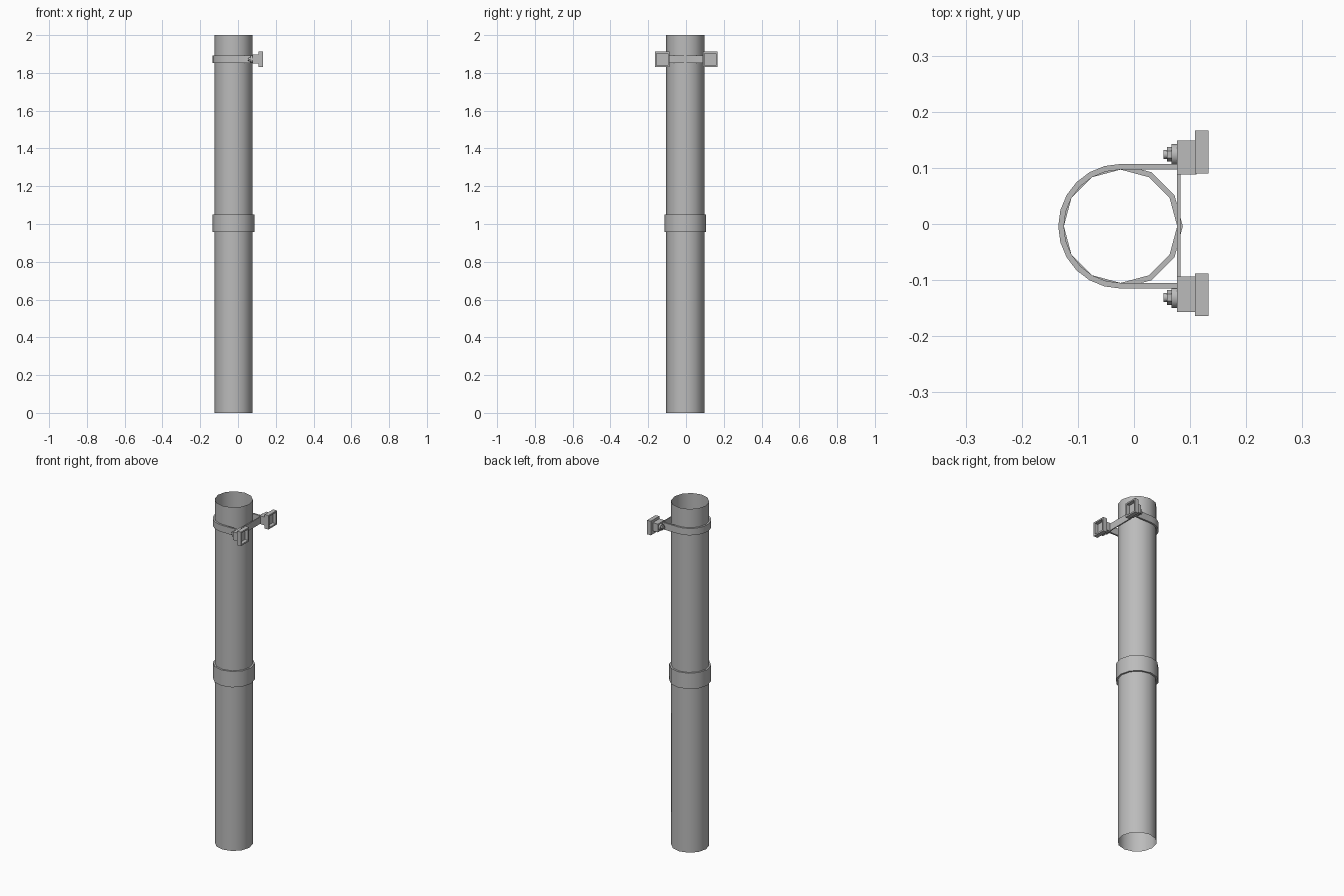
import bpy, bmesh, math
from mathutils import Matrix

cube = bpy.data.objects.get("Cube")
if cube:
    bpy.data.objects.remove(cube, do_unlink=True)

CX, CY, CLAMP_Z = -0.024, -0.004, 1.872

metal = bpy.data.materials.new("grey_metal")
metal.use_nodes = True
GREY = (0.5, 0.5, 0.5, 1)
metal.diffuse_color = GREY
metal.node_tree.nodes["Principled BSDF"].inputs["Base Color"].default_value = GREY


def finish(name, bm, smooth=False):
    bmesh.ops.recalc_face_normals(bm, faces=bm.faces)
    mesh = bpy.data.meshes.new(name)
    bm.to_mesh(mesh)
    bm.free()
    mesh.materials.append(metal)
    obj = bpy.data.objects.new(name, mesh)
    bpy.context.collection.objects.link(obj)
    if smooth:
        bpy.ops.object.select_all(action='DESELECT')
        obj.select_set(True)
        bpy.context.view_layer.objects.active = obj
        bpy.ops.object.shade_smooth_by_angle(angle=math.radians(40))
    return obj


def lathe(name, profile, sides, closed):
    """Sweep (radius, z) points around the pipe axis."""
    bm = bmesh.new()
    rings = []
    for r, z in profile:
        rings.append([bm.verts.new((CX + r * math.cos(math.tau * i / sides),
                                    CY + r * math.sin(math.tau * i / sides), z))
                      for i in range(sides)])
    pairs = list(zip(rings, rings[1:]))
    if closed:
        pairs.append((rings[-1], rings[0]))
    for a, b in pairs:
        for i in range(sides):
            j = (i + 1) % sides
            bm.faces.new((a[i], a[j], b[j], b[i]))
    return finish(name, bm, True)


def box(name, x, y, z, recess=0):
    bm = bmesh.new()
    bmesh.ops.create_cube(bm, size=1)
    for v in bm.verts:
        v.co = [lo + (c + 0.5) * (hi - lo) for c, (lo, hi) in zip(v.co, (x, y, z))]
    if recess:
        # Open tray facing +x
        bm.normal_update()
        face = max(bm.faces, key=lambda f: f.normal.x)
        bmesh.ops.inset_individual(bm, faces=[face], thickness=0.012)
        floor = bmesh.ops.extrude_discrete_faces(bm, faces=[face])["faces"][0]
        bmesh.ops.translate(bm, verts=floor.verts, vec=(-recess, 0, 0))
    return finish(name, bm)


def x_cylinder(name, x0, x1, y, radius, sides):
    bm = bmesh.new()
    place = Matrix.Translation(((x0 + x1) / 2, y, CLAMP_Z)) @ Matrix.Rotation(math.pi / 2, 4, 'Y')
    bmesh.ops.create_cone(bm, cap_ends=True, segments=sides, radius1=radius,
                          radius2=radius, depth=x1 - x0, matrix=place)
    return finish(name, bm, sides > 6)


# Pipe and middle joint collar
lathe("pipe", [(0.101, 0), (0.101, 2)], 12, False)
lathe("joint_collar", [(0.101, 0.957), (0.111, 0.957), (0.111, 1.049), (0.101, 1.049)], 12, True)

# U-shaped clamp strap: half ring at the back with two straight arms
bm = bmesh.new()
outline = []
for r in (0.111, 0.101):
    path = [(0.077, CY + r)]
    path += [(CX + r * math.cos(a), CY + r * math.sin(a))
             for a in (math.pi * (0.5 + i / 12) for i in range(13))]
    path.append((0.077, CY - r))
    outline.append(path)
levels = [[[bm.verts.new((x, y, CLAMP_Z + dz)) for x, y in path] for path in outline]
          for dz in (-0.02, 0.02)]
(lo_out, lo_in), (hi_out, hi_in) = levels
loops = [lo_out, hi_out, hi_in, lo_in]
for a, b in zip(loops, loops[1:] + loops[:1]):
    for i in range(len(a) - 1):
        bm.faces.new((a[i], a[i + 1], b[i + 1], b[i]))
for end in (0, -1):
    bm.faces.new([loop[end] for loop in loops])
finish("clamp_strap", bm, True)

# Cross strap closing the clamp
strap_z = (CLAMP_Z - 0.02, CLAMP_Z + 0.02)
box("cross_strap", (0.077, 0.083), (-0.1, 0.1), strap_z)

# Brackets at both ends: (name, bolt y, body y range, tray y range)
for side, bolt_y, body_y, tray_y in (("left", 0.124, (0.088, 0.149), (0.09, 0.167)),
                                     ("right", -0.131, (-0.157, -0.094), (-0.164, -0.088))):
    box(side + "_bracket_body", (0.077, 0.111), body_y, (CLAMP_Z - 0.023, CLAMP_Z + 0.025))
    box(side + "_bracket_tray", (0.109, 0.133), tray_y, (1.83, 1.912), recess=0.02)
    x_cylinder(side + "_washer", 0.067, 0.077, bolt_y, 0.019, 16)
    x_cylinder(side + "_nut", 0.059, 0.067, bolt_y, 0.013, 6)
    x_cylinder(side + "_bolt_tip", 0.053, 0.059, bolt_y, 0.008, 12)
